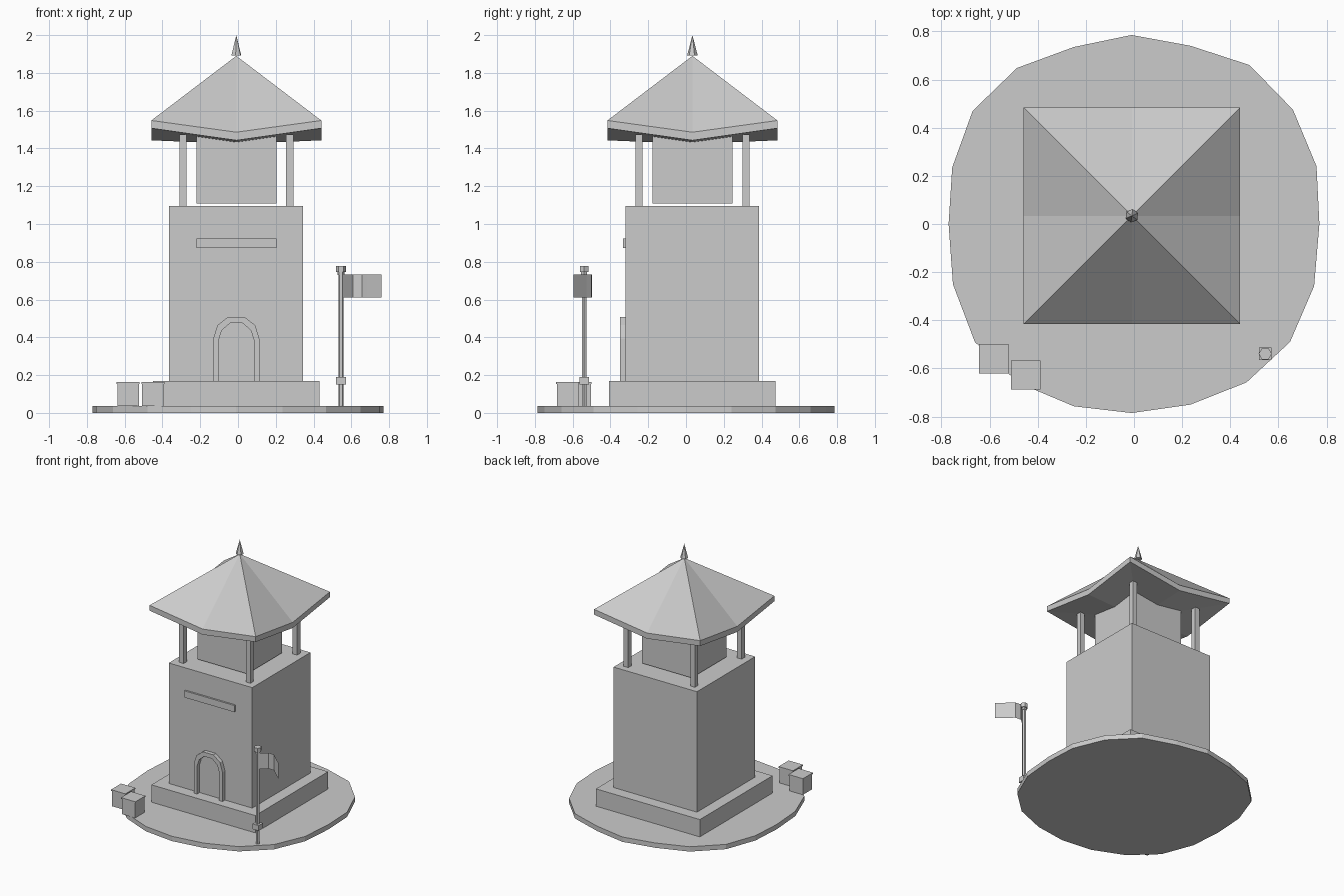
import bpy, bmesh, math

if "Cube" in bpy.data.objects:
    bpy.data.objects.remove(bpy.data.objects["Cube"])

grey = bpy.data.materials.new("plain_grey")
grey.diffuse_color = (0.6, 0.6, 0.6, 1)
grey.use_nodes = True
grey.node_tree.nodes["Principled BSDF"].inputs["Base Color"].default_value = grey.diffuse_color

CX, CY = -0.009, 0.034         # tower axis
PX, PY = 0.545, -0.539         # flag pole axis


def make(name, verts, faces, fix_normals=True):
    me = bpy.data.meshes.new(name)
    me.from_pydata(verts, [], faces)
    if fix_normals:
        bm = bmesh.new()
        bm.from_mesh(me)
        bmesh.ops.recalc_face_normals(bm, faces=bm.faces)
        bm.to_mesh(me)
        bm.free()
    me.materials.append(grey)
    ob = bpy.data.objects.new(name, me)
    bpy.context.collection.objects.link(ob)
    return ob


def prism(name, outline, z0, z1):
    n = len(outline)
    verts = [(x, y, z) for z in (z0, z1) for x, y in outline]
    faces = [tuple(range(n)), tuple(range(n, 2 * n))]
    faces += [(i, (i + 1) % n, n + (i + 1) % n, n + i) for i in range(n)]
    return make(name, verts, faces)


def box(name, cx, cy, hx, hy, z0, z1):
    return prism(name, [(cx - hx, cy - hy), (cx + hx, cy - hy),
                        (cx + hx, cy + hy), (cx - hx, cy + hy)], z0, z1)


def ring(cx, cy, r, n, turn=0.0):
    return [(cx + r * math.cos(turn + 2 * math.pi * i / n),
             cy + r * math.sin(turn + 2 * math.pi * i / n)) for i in range(n)]


# Uneven ground disc
prism("ground_disc", [
    (-0.01, 0.785), (0.235, 0.74), (0.48, 0.66), (0.66, 0.475), (0.758, 0.24),
    (0.77, 0.0), (0.748, -0.258), (0.648, -0.49), (0.467, -0.658), (0.235, -0.75),
    (-0.01, -0.785), (-0.25, -0.757), (-0.48, -0.66), (-0.661, -0.49), (-0.752, -0.25),
    (-0.77, 0.0), (-0.755, 0.235), (-0.67, 0.47), (-0.486, 0.648), (-0.25, 0.735)], 0, 0.037)

# Tower body
box("plinth", CX, CY, 0.441, 0.441, 0.037, 0.17)
box("tower_body", CX - 0.001, CY, 0.354, 0.353, 0.17, 1.094)
box("lookout_room", CX, CY, 0.212, 0.212, 1.108, 1.464)
for sx in (-1, 1):
    for sy in (-1, 1):
        box("roof_post", CX + sx * 0.283, CY + sy * 0.283, 0.019, 0.019, 1.094, 1.474)

# Solid roof with raised corners, dipped middles and a low underside
verts = []
for lo in (False, True):
    for i, j in ((-1, -1), (0, -1), (1, -1), (1, 0), (1, 1), (0, 1), (-1, 1), (-1, 0)):
        corner = i and j
        z = (1.507 if corner else 1.443) if lo else (1.548 if corner else 1.486)
        verts.append((CX + i * 0.45, CY + j * 0.45, z))
verts += [(CX, CY, 1.89), (CX, CY, 1.424)]
faces = []
for i in range(8):
    k = (i + 1) % 8
    faces += [(i, k, 16), (8 + k, 8 + i, 17), (8 + i, 8 + k, k, i)]
make("roof", verts, faces)

# Spike on the roof
verts = [(x, y, 1.893) for x, y in ring(CX, CY, 0.028, 6, 0.4)] + [(CX, CY, 2.0)]
make("roof_spike", verts, [tuple(range(6))] + [(i, (i + 1) % 6, 6) for i in range(6)])

# Front wall bar
box("wall_bar", CX, -0.321, 0.212, 0.012, 0.873, 0.924)

# Arched door frame
outer = [(0.122, 0.17), (0.122, 0.393), (0.1, 0.464), (0.045, 0.507)]
inner = [(0.094, 0.17), (0.094, 0.383), (0.077, 0.437), (0.033, 0.475)]
outer += [(-x, z) for x, z in reversed(outer)]
inner += [(-x, z) for x, z in reversed(inner)]
n = len(outer)
verts = [(CX + x, y, z) for y in (-0.349, -0.31) for x, z in outer + inner]
faces = []
for i in range(n - 1):
    a, b, c, d = i, i + 1, n + i + 1, n + i
    m = 2 * n
    faces += [(a, b, c, d), (a + m, d + m, c + m, b + m),
              (a, a + m, b + m, b), (d, c, c + m, d + m)]
for i in (0, n - 1):
    faces.append((i, n + i, 3 * n + i, 2 * n + i))
make("door_frame", verts, faces)

# Lidded crates
for cx, cy in ((-0.582, -0.56), (-0.45, -0.627)):
    box("crate", cx, cy, 0.057, 0.057, 0.036, 0.153)
    box("crate_lid", cx, cy, 0.061, 0.061, 0.153, 0.163)

# Flag pole
prism("flag_pole", ring(PX, PY, 0.014, 6), 0.037, 0.75)
prism("pole_cap", ring(PX, PY, 0.027, 6), 0.745, 0.778)
prism("pole_neck", ring(PX, PY, 0.018, 6), 0.73, 0.745)
box("pole_collar", PX, PY, 0.026, 0.026, 0.15, 0.19)

# Waving flag sheet
path = [(0.556, -0.545), (0.608, -0.497), (0.657, -0.5), (0.685, -0.528), (0.76, -0.595)]
verts = [(x, y, z) for x, y in path for z in (0.611, 0.733)]
make("flag", verts, [(2 * i, 2 * i + 2, 2 * i + 3, 2 * i + 1) for i in range(4)], False)
